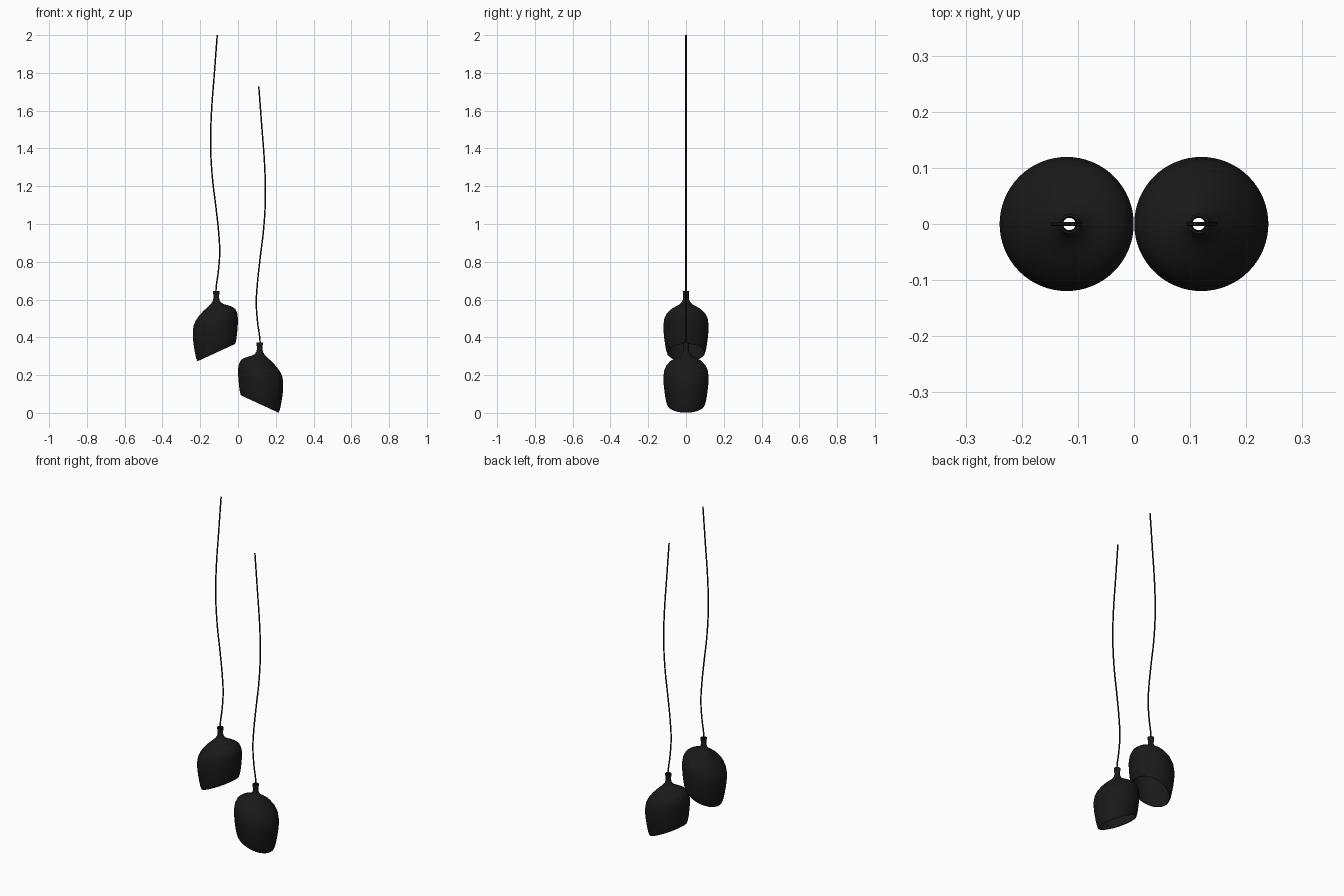
import bpy, bmesh, math

if "Cube" in bpy.data.objects:
    bpy.data.objects.remove(bpy.data.objects["Cube"])

SEG = 64
DROP = 0.272   # how much lower the second lamp hangs

black = bpy.data.materials.new("black")
black.diffuse_color = (0.01, 0.01, 0.01, 1)
black.use_nodes = True
black.node_tree.nodes["Principled BSDF"].inputs["Base Color"].default_value = black.diffuse_color

# shade rings: radius, centre height, tilt of the ring, centre x
RINGS = [(0.0175, 0.645, 0.0, 0.115), (0.0155, 0.625, 0.0, 0.115),
         (0.0150, 0.608, 0.0, 0.115), (0.0175, 0.595, 0.03, 0.115),
         (0.0260, 0.582, 0.08, 0.115), (0.0420, 0.569, 0.15, 0.116),
         (0.0650, 0.555, 0.22, 0.117), (0.0880, 0.538, 0.27, 0.118),
         (0.1050, 0.519, 0.29, 0.119), (0.1150, 0.497, 0.30, 0.120),
         (0.1195, 0.468, 0.30, 0.120), (0.1195, 0.440, 0.32, 0.120),
         (0.1165, 0.405, 0.36, 0.119), (0.1110, 0.365, 0.41, 0.117),
         (0.1060, 0.337, 0.44, 0.116), (0.1000, 0.319, 0.46, 0.115)]

# cord path: x, z
CORD = [(0.110, 2.0), (0.125, 1.80), (0.141, 1.58), (0.145, 1.42), (0.136, 1.25),
        (0.117, 1.09), (0.102, 0.95), (0.097, 0.85), (0.104, 0.75), (0.115, 0.67),
        (0.118, 0.625)]


def make_shade(name, side, drop):
    bm = bmesh.new()
    rings = []
    for r, zc, tilt, cx in RINGS:
        ring = []
        for i in range(SEG):
            a = 2 * math.pi * i / SEG
            dx = r * math.cos(a)
            ring.append(bm.verts.new((side * cx + dx, r * math.sin(a),
                                      zc - side * tilt * dx - drop)))
        rings.append(ring)
    for top, low in zip(rings, rings[1:]):
        for i in range(SEG):
            j = (i + 1) % SEG
            bm.faces.new((top[i], low[i], low[j], top[j]))
    me = bpy.data.meshes.new(name)
    bm.to_mesh(me)
    bm.free()
    ob = bpy.data.objects.new(name, me)
    bpy.context.collection.objects.link(ob)
    me.materials.append(black)
    # thin wall, growing inward
    wall = ob.modifiers.new("wall", "SOLIDIFY")
    wall.thickness = 0.004
    wall.offset = -1
    bpy.ops.object.select_all(action="DESELECT")
    ob.select_set(True)
    bpy.context.view_layer.objects.active = ob
    bpy.ops.object.modifier_apply(modifier="wall")
    bpy.ops.object.shade_smooth_by_angle(angle=math.radians(40))


def make_cord(name, side, drop):
    cu = bpy.data.curves.new(name, "CURVE")
    cu.dimensions = "3D"
    cu.bevel_depth = 0.004
    cu.bevel_resolution = 3
    cu.use_fill_caps = True
    sp = cu.splines.new("BEZIER")
    sp.bezier_points.add(len(CORD) - 1)
    for p, (x, z) in zip(sp.bezier_points, CORD):
        p.co = (side * x, 0, z - drop)
        p.handle_left_type = p.handle_right_type = "AUTO"
    cu.materials.append(black)
    bpy.context.collection.objects.link(bpy.data.objects.new(name, cu))


# two mirrored pendant lamps
for label, side, drop in (("left", -1, 0.0), ("right", 1, DROP)):
    make_shade(label + "_lamp_shade", side, drop)
    make_cord(label + "_cord", side, drop)
